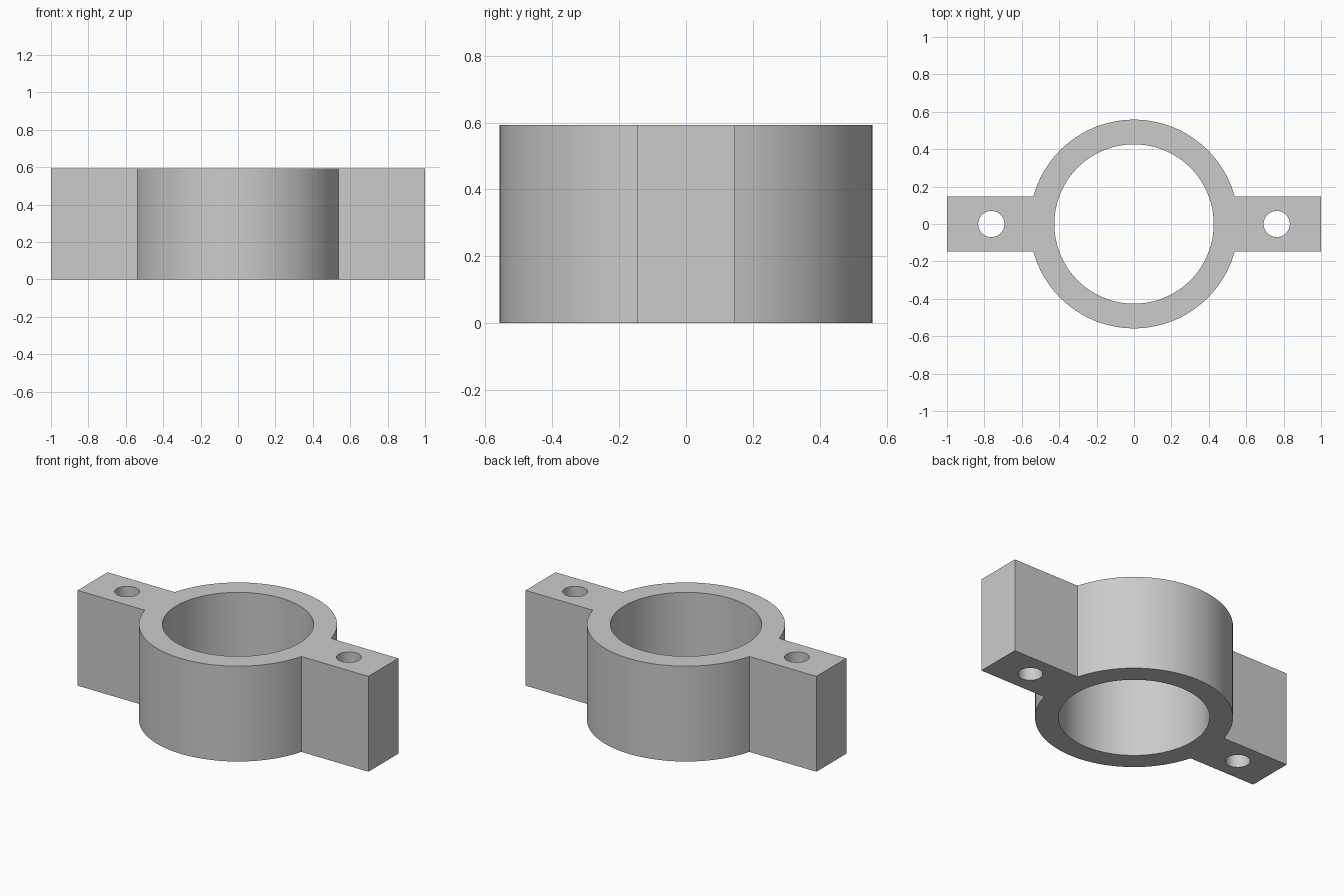
import bpy
import bmesh
from math import asin, cos, sin, pi

cube = bpy.data.objects.get("Cube")
if cube:
    bpy.data.objects.remove(cube, do_unlink=True)

HEIGHT = 0.593
RING_OUTER, RING_INNER = 0.558, 0.426
LUG_END, LUG_HALF = 1.0, 0.147
HOLE_X, HOLE_RADIUS = 0.763, 0.07


def arc(cx, radius, start, end, steps):
    """Points along an arc, both ends included."""
    angles = [start + (end - start) * i / steps for i in range(steps + 1)]
    return [(cx + radius * cos(a), radius * sin(a)) for a in angles]


def circle(cx, radius, steps):
    return arc(cx, radius, 0, 2 * pi, steps)[:-1]


# Outline: back half of the ring and left-over lug end, then the same turned half round
join = asin(LUG_HALF / RING_OUTER)
half = [(LUG_END, -LUG_HALF), (LUG_END, LUG_HALF)]
half += arc(0, RING_OUTER, join, pi - join, 48)
outline = half + [(-x, -y) for x, y in half]

# Bore and bolt holes
loops = [outline, circle(0, RING_INNER, 96)]
loops += [circle(side * HOLE_X, HOLE_RADIUS, 48) for side in (-1, 1)]

# Fill the flat plan and extrude it upwards
bm = bmesh.new()
for loop in loops:
    verts = [bm.verts.new((x, y, 0)) for x, y in loop]
    for i, v in enumerate(verts):
        bm.edges.new((v, verts[(i + 1) % len(verts)]))
bmesh.ops.triangle_fill(bm, use_beauty=True, use_dissolve=False, edges=bm.edges[:])
grown = bmesh.ops.extrude_face_region(bm, geom=bm.faces[:], use_keep_orig=True)
top = [g for g in grown["geom"] if isinstance(g, bmesh.types.BMVert)]
bmesh.ops.translate(bm, verts=top, vec=(0, 0, HEIGHT))
bmesh.ops.recalc_face_normals(bm, faces=bm.faces[:])

mesh = bpy.data.meshes.new("ring_clamp")
bm.to_mesh(mesh)
bm.free()
clamp = bpy.data.objects.new("ring_clamp", mesh)
bpy.context.collection.objects.link(clamp)

# Plain grey finish
grey = bpy.data.materials.new("plain_grey")
grey.use_nodes = True
colour = (0.6, 0.6, 0.6, 1)
grey.diffuse_color = colour
grey.node_tree.nodes["Principled BSDF"].inputs["Base Color"].default_value = colour
mesh.materials.append(grey)

# Smooth curved walls, sharp rims and corners
bpy.ops.object.select_all(action="DESELECT")
clamp.select_set(True)
bpy.context.view_layer.objects.active = clamp
bpy.ops.object.shade_smooth_by_angle(angle=pi / 6)
